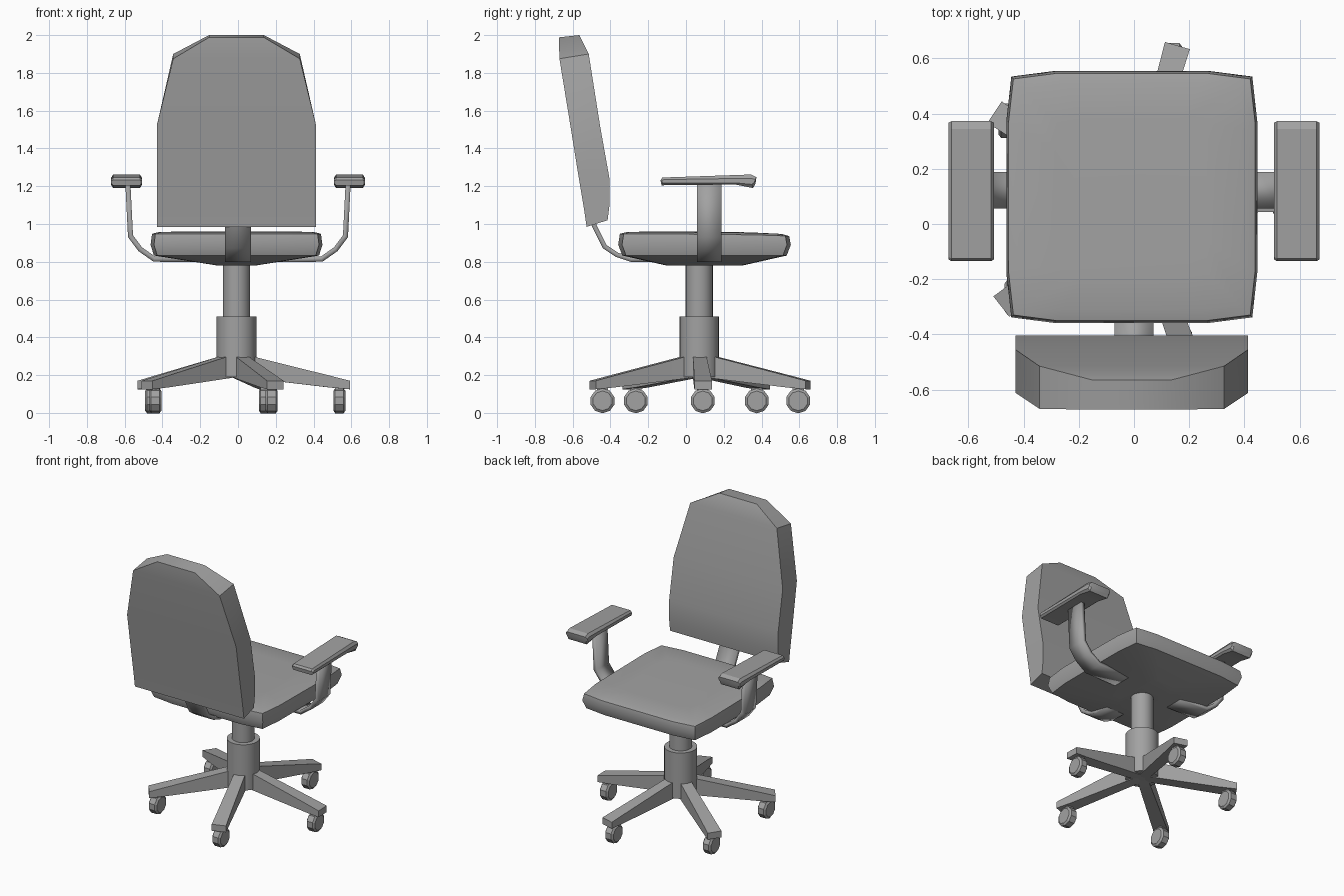
import bpy
import bmesh
from math import radians, cos, sin, pi
from mathutils import Matrix, Vector

if "Cube" in bpy.data.objects:
    bpy.data.objects.remove(bpy.data.objects["Cube"], do_unlink=True)

grey = bpy.data.materials.new("mid_grey")
grey.use_nodes = True
colour = (0.36, 0.36, 0.36, 1)
grey.diffuse_color = colour
grey.node_tree.nodes["Principled BSDF"].inputs["Base Color"].default_value = colour

CX, CY = -0.008, 0.07  # column axis


def finish(name, bm, angle=30):
    """Turn a bmesh into a shaded, coloured object."""
    bmesh.ops.recalc_face_normals(bm, faces=bm.faces)
    mesh = bpy.data.meshes.new(name)
    bm.to_mesh(mesh)
    bm.free()
    mesh.materials.append(grey)
    ob = bpy.data.objects.new(name, mesh)
    bpy.context.collection.objects.link(ob)
    bpy.ops.object.select_all(action='DESELECT')
    ob.select_set(True)
    bpy.context.view_layer.objects.active = ob
    bpy.ops.object.shade_smooth_by_angle(angle=radians(angle))
    return ob


def loft(name, rings, angle=30):
    """Skin rings of equal length and cap both ends."""
    bm = bmesh.new()
    loops = [[bm.verts.new(p) for p in ring] for ring in rings]
    for a, b in zip(loops, loops[1:]):
        for i in range(len(a)):
            j = (i + 1) % len(a)
            bm.faces.new((a[i], a[j], b[j], b[i]))
    bm.faces.new(loops[0])
    bm.faces.new(loops[-1])
    return finish(name, bm, angle)


def strap(name, path, side, thickness):
    """Flat bent bar: a path swept along a side vector, then thickened."""
    bm = bmesh.new()
    half = Vector(side) / 2
    rows = [(bm.verts.new(Vector(p) - half), bm.verts.new(Vector(p) + half)) for p in path]
    for (a, b), (c, d) in zip(rows, rows[1:]):
        bm.faces.new((a, b, d, c))
    ob = finish(name, bm, 15)
    mod = ob.modifiers.new("thickness", 'SOLIDIFY')
    mod.thickness = thickness
    mod.offset = 0
    mod.use_even_offset = True


def cylinder(name, radius, z0, z1, sides=24):
    rings = [[(CX + radius * cos(2 * pi * i / sides), CY + radius * sin(2 * pi * i / sides), z)
              for i in range(sides)] for z in (z0, z1)]
    loft(name, rings)


# Seat cushion: softly squared outline stacked in layers
def seat_ring(hx, hy, z, droop=0.0):
    quarter = [(1, 0.6), (0.96, 0.955), (0.61, 1)]
    pts = quarter + [(-x, y) for x, y in reversed(quarter)]
    pts += [(-x, -y) for x, y in pts]
    ring = []
    for u, v in pts:
        y = 0.098 + hy * v
        ring.append((CX + hx * u, y, z - droop * max(0, y - 0.2) / 0.35))
    return ring


loft("seat", [
    seat_ring(0.10, 0.20, 0.78),
    seat_ring(0.437, 0.435, 0.833),
    seat_ring(0.455, 0.457, 0.89),
    seat_ring(0.447, 0.448, 0.948, 0.012),
    seat_ring(0.41, 0.41, 0.958, 0.012),
    seat_ring(0.28, 0.28, 0.96, 0.012),
], 40)

# Backrest: half width, back y, back z, front y, front z, from bottom to top
back_rows = [
    (0.422, -0.526, 0.985, -0.415, 1.02),
    (0.422, -0.54, 1.08, -0.405, 1.10),
    (0.422, -0.567, 1.24, -0.405, 1.24),
    (0.422, -0.612, 1.52, -0.455, 1.52),
    (0.335, -0.67, 1.875, -0.515, 1.90),
    (0.145, -0.673, 1.988, -0.565, 2.0),
]
loft("backrest", [
    [(CX - w, yb, zb), (CX + w, yb, zb), (CX + w, yf, zf), (CX - w, yf, zf)]
    for w, yb, zb, yf, zf in back_rows])

# Bent bar joining seat and backrest
strap("back_support", [(0, y, z) for y, z in (
    (-0.50, 1.03), (-0.485, 0.99), (-0.43, 0.88), (-0.366, 0.837),
    (-0.29, 0.812), (-0.1, 0.81))], (0.14, 0, 0), 0.025)

# Armrests with their bent supports
pad = [(-0.135, 1.232), (-0.125, 1.246), (0.345, 1.262), (0.373, 1.248),
       (0.368, 1.215), (0.355, 1.19), (0.26, 1.209), (-0.13, 1.205)]
for label, s in (("right", -1), ("left", 1)):
    rings = []
    for off, ky, kz in ((-0.083, 0.975, 0.45), (-0.071, 1, 1), (0.071, 1, 1), (0.083, 0.975, 0.45)):
        rings.append([(s * 0.59 + off, 0.12 + (y - 0.12) * ky, 1.226 + (z - 1.226) * kz)
                      for y, z in pad])
    loft(label + "_arm_pad", rings, 25)
    strap(label + "_arm_support", [(s * x, 0.123, z) for x, z in (
        (0.583, 1.215), (0.569, 0.935), (0.517, 0.866), (0.443, 0.814), (0.18, 0.811))],
        (0, 0.132, 0), 0.027)

# Central column
cylinder("gas_lift", 0.072, 0.48, 0.80)
cylinder("column_sleeve", 0.105, 0.19, 0.51)

# Five legs, each with a caster
leg_rows = [(0.02, 0.035, 0.19, 0.315), (0.49, 0.044, 0.135, 0.198), (0.6, 0.047, 0.125, 0.17)]
for n in range(5):
    ang = radians(74 + 72 * n)
    place = Matrix.Translation((CX, CY, 0)) @ Matrix.Rotation(ang, 4, 'Z')
    loft(f"leg_{n + 1}", [
        [place @ Vector(p) for p in ((r, -w, z0), (r, w, z0), (r, w, z1), (r, -w, z1))]
        for r, w, z0, z1 in leg_rows], 10)

    hub = place @ Vector((0.545, 0, 0))
    wheel = []
    for dx, radius in ((-0.032, 0.052), (-0.022, 0.066), (0.022, 0.066), (0.032, 0.052)):
        wheel.append([(hub.x + dx, hub.y + radius * cos(a), 0.064 + radius * sin(a))
                      for a in (2 * pi * (i + 0.5) / 10 for i in range(10))])
    loft(f"caster_{n + 1}", wheel, 20)

    bm = bmesh.new()
    bmesh.ops.create_cube(bm, size=1, matrix=Matrix.Translation((hub.x, hub.y, 0.12))
                          @ Matrix.Diagonal((0.045, 0.06, 0.05, 1)))
    finish(f"caster_stem_{n + 1}", bm)
